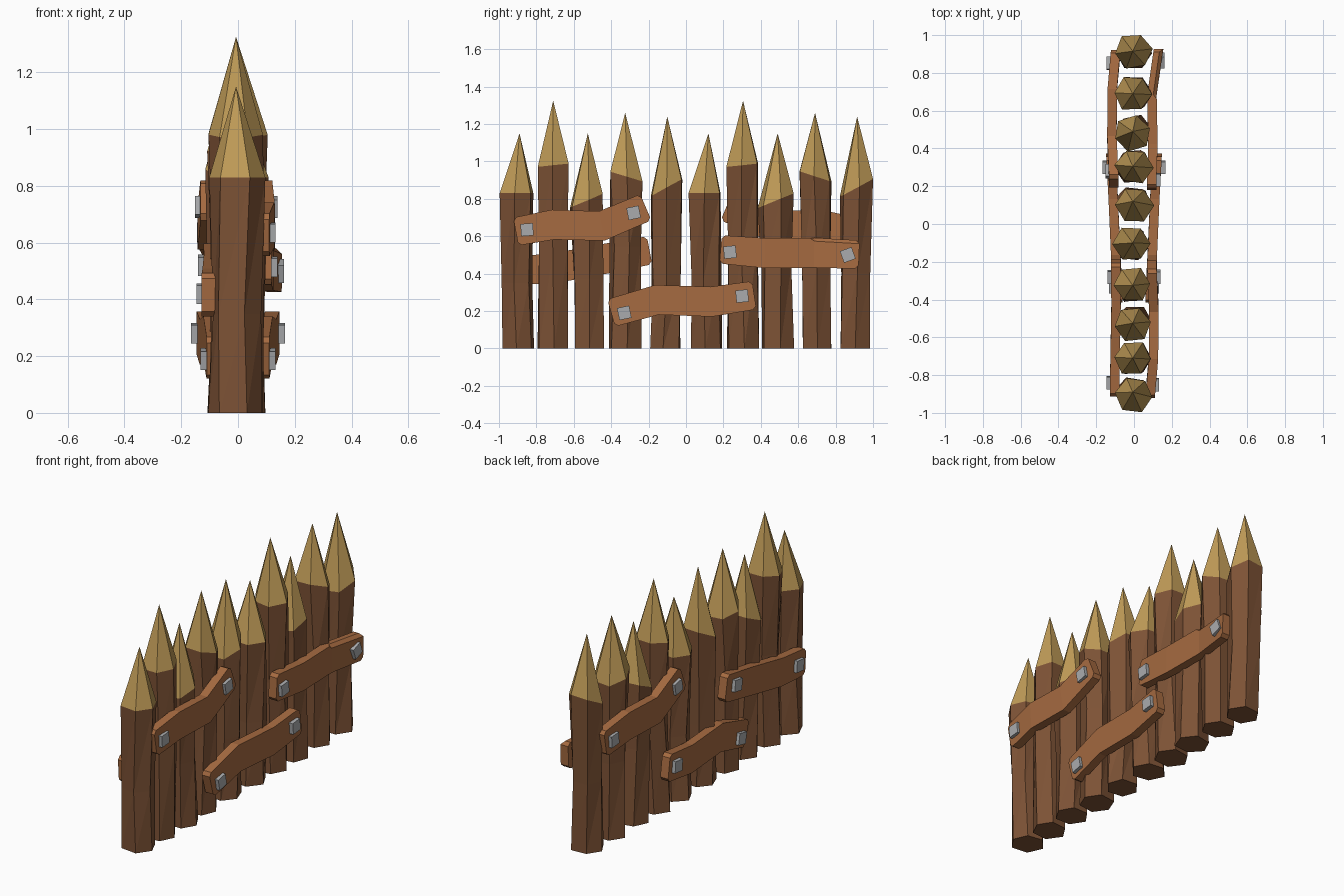
import bpy, bmesh, math, random
from mathutils import Vector, Matrix

if "Cube" in bpy.data.objects:
    bpy.data.objects.remove(bpy.data.objects["Cube"])

random.seed(4)


def material(name, rgb):
    m = bpy.data.materials.new(name)
    m.diffuse_color = (*rgb, 1)
    m.use_nodes = True
    m.node_tree.nodes["Principled BSDF"].inputs["Base Color"].default_value = m.diffuse_color
    return m


BARK = material("dark bark brown", (0.205, 0.085, 0.036))
CUT = material("fresh cut tan", (0.52, 0.325, 0.095))
PLANK = material("plank brown", (0.38, 0.145, 0.052))
IRON = material("nail grey", (0.40, 0.41, 0.42))


def finish(bm, name, mats):
    bmesh.ops.recalc_face_normals(bm, faces=bm.faces)
    mesh = bpy.data.meshes.new(name)
    bm.to_mesh(mesh)
    bm.free()
    for m in mats:
        mesh.materials.append(m)
    ob = bpy.data.objects.new(name, mesh)
    bpy.context.collection.objects.link(ob)
    return ob


def stake(i, y_low, y_top, y_tip, shoulder, tip, tilt):
    """Rough six-sided stake: three rings and a pointed, cut top."""
    bm = bmesh.new()
    phase = random.uniform(-0.25, 0.25)
    levels = [(0, y_low, 0.095), (shoulder * random.uniform(0.4, 0.6), (y_low + y_top) / 2, 0.09),
              (shoulder, y_top, 0.1)]
    rings = []
    for z, yc, r in levels:
        xc = random.uniform(-0.012, 0.004)
        ring = []
        for k in range(6):
            a = phase + k * math.tau / 6
            rr = r * random.uniform(0.94, 1.06)
            y = max(-1, min(1, yc + 0.95 * rr * math.sin(a)))
            zz = z + (tilt * math.sin(a) if z == shoulder else 0)
            ring.append(bm.verts.new((xc + rr * math.cos(a), y, zz)))
        rings.append(ring)
        phase += random.uniform(-0.2, 0.2)
    top = bm.verts.new((-0.007, y_tip, tip))
    bm.faces.new(rings[0])
    for k in range(6):
        n = (k + 1) % 6
        for a, b in zip(rings, rings[1:]):
            bm.faces.new((a[k], a[n], b[n]))
            bm.faces.new((a[k], b[n], b[k]))
        bm.faces.new((rings[2][k], rings[2][n], top)).material_index = 1
    finish(bm, f"stake_{i}", [BARK, CUT])


# Stakes: bottom y, shoulder y, tip y; the five heights repeat twice
rows = [(-0.895, -0.905, -0.89), (-0.71, -0.71, -0.71), (-0.515, -0.53, -0.525),
        (-0.325, -0.32, -0.325), (-0.11, -0.105, -0.10), (0.115, 0.10, 0.12),
        (0.305, 0.305, 0.305), (0.49, 0.48, 0.49), (0.70, 0.69, 0.69), (0.905, 0.915, 0.915)]
kinds = [(0.83, 1.15, 0.0), (0.98, 1.325, 0.01), (0.79, 1.15, 0.04),
         (0.92, 1.26, -0.03), (0.86, 1.24, 0.05)]
for i, ys in enumerate(rows):
    stake(i + 1, *ys, *kinds[i % 5])


def plank(name, side, pts, nails):
    """Bent board; pts are (outer x, y, centre z), nails are (outer x, y, z, angle)."""
    bm = bmesh.new()
    rings = []
    for j, (x, y, z) in enumerate(pts):
        p = pts[max(j - 1, 0)]
        q = pts[min(j + 1, len(pts) - 1)]
        d = Vector((0, q[1] - p[1], q[2] - p[2])).normalized()
        up = Vector((0, -d.z, d.y))
        if up.z < 0:
            up = -up
        h = 0.076 if j in (0, len(pts) - 1) else 0.08
        c = Vector((0, y, z))
        rings.append([bm.verts.new(c + up * s * h + Vector((side * xx, 0, 0)))
                      for s, xx in ((1, x), (-1, x), (-1, x - 0.05), (1, x - 0.05))])
    bm.faces.new(rings[0])
    bm.faces.new(rings[-1])
    for a, b in zip(rings, rings[1:]):
        for k in range(4):
            n = (k + 1) % 4
            bm.faces.new((a[k], a[n], b[n], b[k]))
    # slightly worn corners at both ends
    ends = [e for e in bm.edges if e.verts[0] in rings[0] + rings[-1]
            and abs(e.verts[0].co.x - e.verts[1].co.x) > 0.03]
    bmesh.ops.bevel(bm, geom=ends, offset=0.018, segments=1, affect='EDGES')
    finish(bm, name, [PLANK])
    # square nail heads
    for j, (x, y, z, ang) in enumerate(nails):
        bm = bmesh.new()
        m = (Matrix.Translation((side * x, y, z)) @ Matrix.Rotation(ang, 4, 'X')
             @ Matrix.Diagonal((0.035, 0.066, 0.066, 1)))
        bmesh.ops.create_cube(bm, size=1, matrix=m)
        finish(bm, f"{name}_nail_{j + 1}", [IRON])


upper = [(0.11, -0.91, 0.625), (0.128, -0.71, 0.662), (0.13, -0.45, 0.655), (0.12, -0.215, 0.755)]
upper_nails = [(0.115, -0.85, 0.635, 0.08), (0.122, -0.28, 0.725, 0.2)]
lower = [(0.11, -0.40, 0.19), (0.122, -0.155, 0.26), (0.135, 0.135, 0.25), (0.147, 0.365, 0.285)]
lower_nails = [(0.115, -0.33, 0.19, 0.2), (0.148, 0.30, 0.28, 0.1)]

# Planks on the +x side
plank("right_upper_plank", 1, upper, upper_nails)
plank("right_lower_plank", 1, lower, lower_nails)
plank("right_middle_plank", 1,
      [(0.118, 0.185, 0.53), (0.125, 0.42, 0.51), (0.12, 0.685, 0.512), (0.155, 0.925, 0.502)],
      [(0.122, 0.235, 0.515, 0.1), (0.145, 0.865, 0.50, 0.35)])

# Planks on the -x side: upper one turned around, lower one mirrored
plank("left_upper_plank", -1, [(x + 0.012, -y, z) for x, y, z in upper],
      [(x + 0.012, -y, z, -a) for x, y, z, a in upper_nails])
plank("left_lower_plank", -1, lower, lower_nails)
plank("left_middle_plank", -1,
      [(0.128, -0.91, 0.415), (0.125, -0.70, 0.43), (0.12, -0.43, 0.48), (0.122, -0.195, 0.525)],
      [(0.128, -0.84, 0.42, 0.1), (0.124, -0.28, 0.52, 0.15)])
